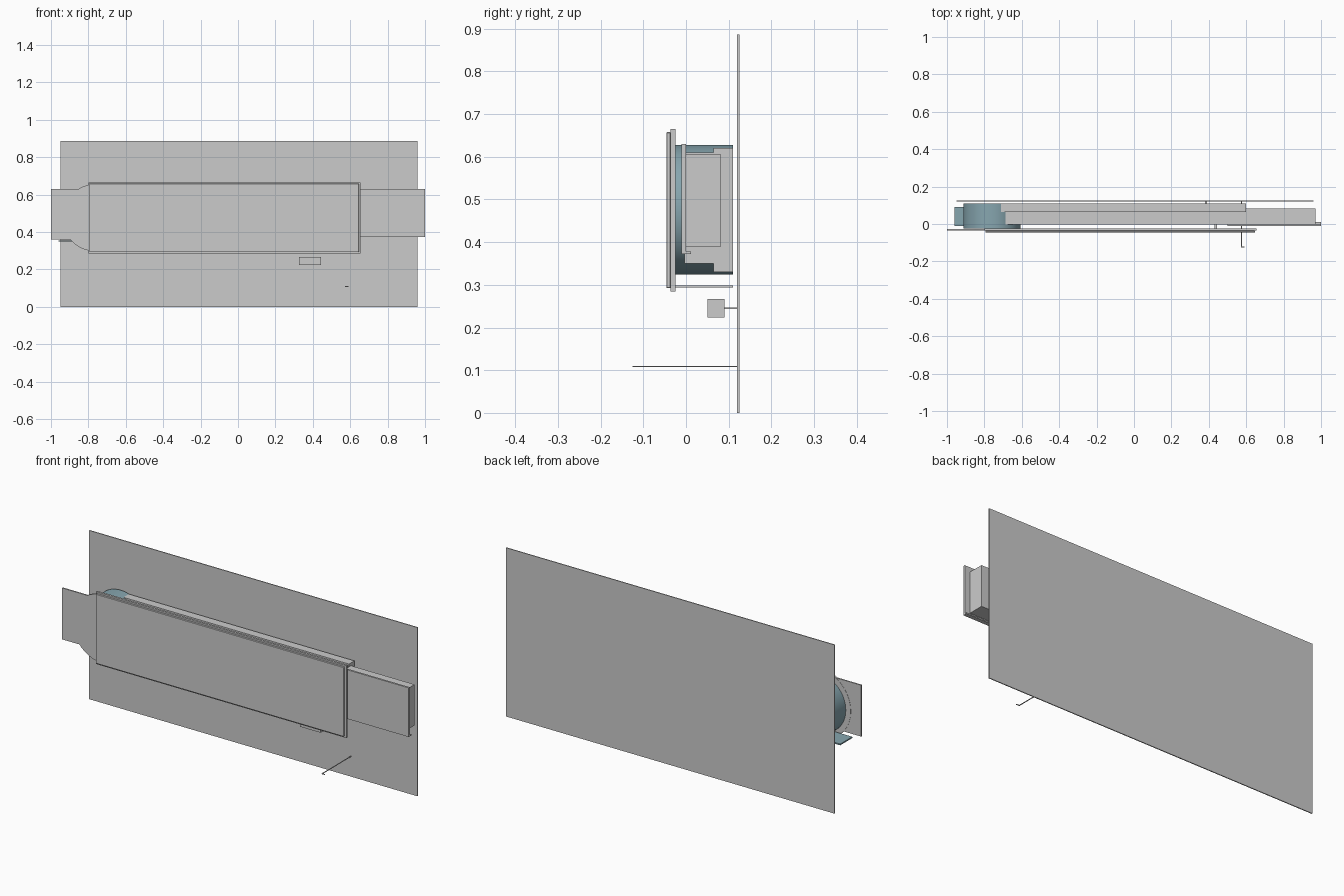
import bpy, math

if "Cube" in bpy.data.objects:
    bpy.data.objects.remove(bpy.data.objects["Cube"])

teal = bpy.data.materials.new("teal")
teal.diffuse_color = (0.24, 0.38, 0.43, 1)
teal.use_nodes = True
teal.node_tree.nodes["Principled BSDF"].inputs["Base Color"].default_value = teal.diffuse_color


def box(name, x0, x1, y0, y1, z0, z1, bevel=0, mat=None):
    bpy.ops.mesh.primitive_cube_add(size=1, location=((x0 + x1) / 2, (y0 + y1) / 2, (z0 + z1) / 2))
    o = bpy.context.object
    o.name = name
    o.scale = (x1 - x0, y1 - y0, z1 - z0)
    bpy.ops.object.transform_apply(location=False, rotation=False, scale=True)
    if bevel:
        m = o.modifiers.new("bevel", 'BEVEL')
        m.width = bevel
        m.segments = 1
    if mat:
        o.data.materials.append(mat)
    return o


def disc(name, x, z, r, y0, y1, mat=None):
    bpy.ops.mesh.primitive_cylinder_add(vertices=64, radius=r, depth=y1 - y0,
                                        location=(x, (y0 + y1) / 2, z),
                                        rotation=(math.pi / 2, 0, 0))
    o = bpy.context.object
    o.name = name
    bpy.ops.object.shade_smooth_by_angle()
    if mat:
        o.data.materials.append(mat)
    return o


# large backing sheet
box("back_panel", -0.95, 0.96, 0.12, 0.125, 0, 0.887)

# front cover: rim and slightly raised face
box("front_cover_rim", -0.80, 0.655, -0.036, -0.025, 0.284, 0.665)
box("front_cover_face", -0.795, 0.647, -0.046, -0.036, 0.292, 0.658, 0.002)

# left extension strip with round flange
box("left_plate", -1.0, -0.75, -0.034, -0.027, 0.36, 0.63)
disc("round_flange", -0.76, 0.476, 0.18, -0.035, -0.026)

# drum and the ledge beneath it
disc("drum", -0.76, 0.476, 0.152, -0.025, 0.11, teal)
box("drum_ledge", -0.96, -0.76, -0.01, 0.09, 0.348, 0.355, 0, teal)

# long housing: deep back slab and narrower front channel
box("housing_back", -0.76, 0.60, 0.065, 0.11, 0.33, 0.62)
box("housing_front", -0.76, 0.60, -0.004, 0.065, 0.35, 0.61)

# right slider: plate, block and lower lip
box("slider_plate", 0.50, 1.0, -0.01, 0.0, 0.372, 0.63)
box("slider_block", 0.50, 0.97, 0.0, 0.082, 0.39, 0.605)
box("slider_lip", 0.50, 1.0, 0.0, 0.012, 0.372, 0.378)

# small button block on its stem
box("button_block", 0.325, 0.445, 0.05, 0.09, 0.223, 0.267)
box("button_stem", 0.38, 0.39, 0.09, 0.12, 0.243, 0.247)

# thin pins
box("cover_pin", 0.43, 0.445, -0.026, 0.11, 0.294, 0.298)
box("hook_pin", 0.573, 0.577, -0.125, 0.12, 0.107, 0.110)
box("hook_tip", 0.573, 0.592, -0.125, -0.121, 0.107, 0.110)
